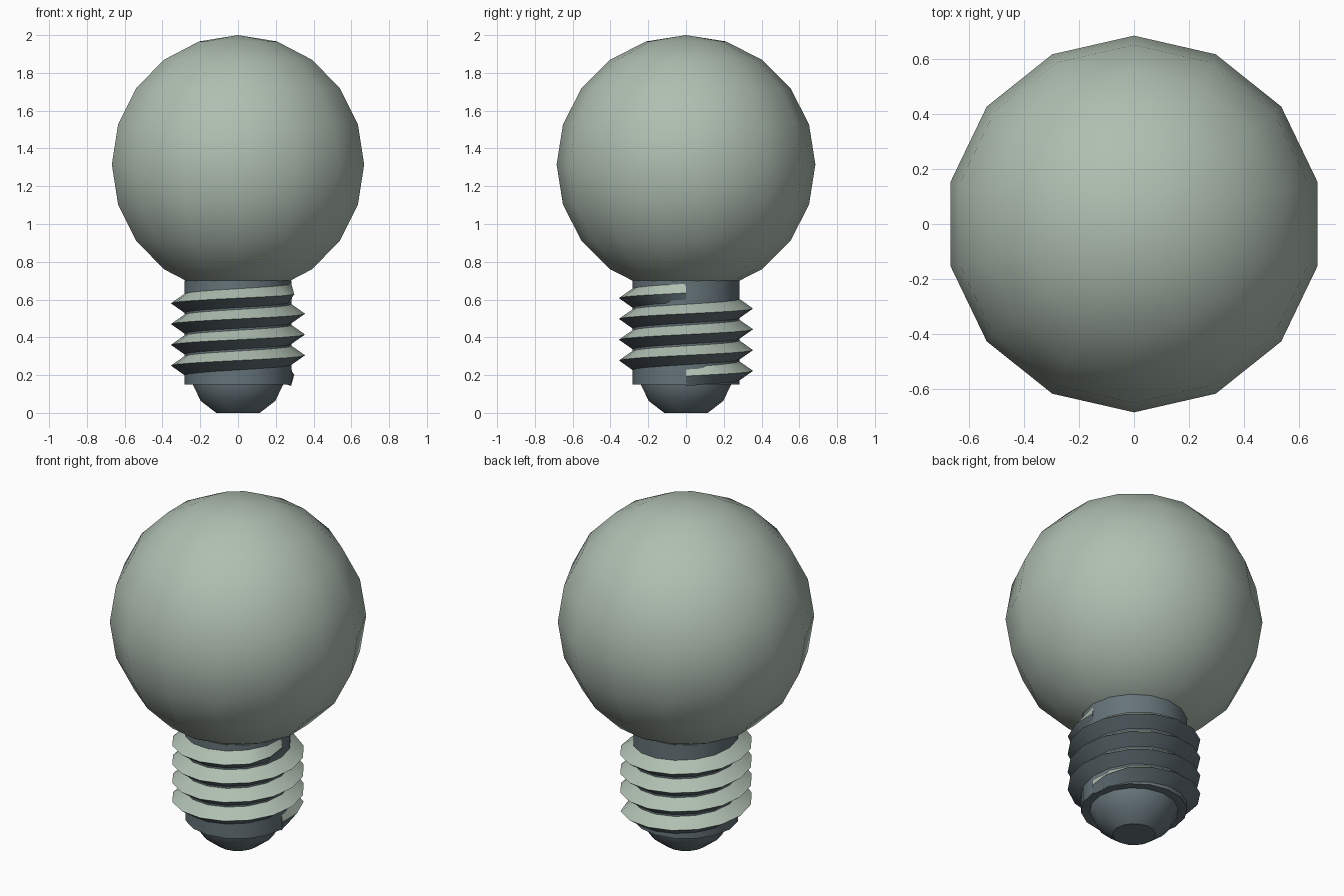
import bpy, bmesh, math

if "Cube" in bpy.data.objects:
    bpy.data.objects.remove(bpy.data.objects["Cube"])


def material(name, rgb):
    m = bpy.data.materials.new(name)
    m.diffuse_color = (*rgb, 1)
    m.use_nodes = True
    m.node_tree.nodes["Principled BSDF"].inputs["Base Color"].default_value = m.diffuse_color
    return m


PALE = material("pale green glass", (0.43, 0.52, 0.44))
SLATE = material("slate metal", (0.13, 0.172, 0.19))


def finish(name, bm, mats, angle=30):
    me = bpy.data.meshes.new(name)
    bm.to_mesh(me)
    bm.free()
    ob = bpy.data.objects.new(name, me)
    bpy.context.collection.objects.link(ob)
    for m in mats:
        me.materials.append(m)
    bpy.ops.object.select_all(action='DESELECT')
    ob.select_set(True)
    bpy.context.view_layer.objects.active = ob
    bpy.ops.object.shade_smooth_by_angle(angle=math.radians(angle))
    return ob


def lathe(name, profile, sides, mat, start=0.0, angle=30):
    """Closed solid of revolution; profile is (radius, z) from bottom to top."""
    bm = bmesh.new()
    rings = []
    for r, z in profile:
        if r < 1e-5:
            rings.append([bm.verts.new((0, 0, z))] * sides)
            continue
        rings.append([bm.verts.new((r * math.cos(start + math.tau * i / sides),
                                    r * math.sin(start + math.tau * i / sides), z))
                      for i in range(sides)])
    for a, b in zip(rings, rings[1:]):
        for i in range(sides):
            j = (i + 1) % sides
            bm.faces.new(list(dict.fromkeys((a[i], a[j], b[j], b[i]))))
    if profile[0][0] > 1e-5:
        bm.faces.new(rings[0][::-1])
    if profile[-1][0] > 1e-5:
        bm.faces.new(rings[-1])
    return finish(name, bm, [mat], angle)


# Glass globe: 14 sides, 10 rings
R, CZ = 0.685, 1.315
globe = [(R * math.cos(math.radians(a)), CZ + R * math.sin(math.radians(a)))
         for a in range(-90, 91, 18)]
lathe("globe", globe, 14, PALE, math.pi / 2, 40)

# Socket sleeve and bottom contact
lathe("sleeve", [(0.284, 0.15), (0.284, 0.70)], 16, SLATE)
lathe("contact", [(0.237, 0.155), (0.237, 0.145), (0.197, 0.063), (0.115, 0.0)][::-1],
      16, SLATE)

# Screw thread: four turns, tapered ends, pale upper side and dark lower side
STEPS, TURNS, PITCH, HALF = 16, 4, 0.11, 0.052
bm = bmesh.new()
sections = []
total = STEPS * TURNS
for i in range(total + 1):
    a = math.tau * i / STEPS
    z = 0.195 + PITCH * i / STEPS
    grow = min(1, i / 2, (total - i) / 2)
    peak = 0.29 + (0.355 - 0.29) * grow
    sections.append([bm.verts.new((r * math.cos(a), r * math.sin(a), z + dz))
                     for r, dz in ((0.281, -HALF), (peak, 0), (0.281, HALF))])
for s, t in zip(sections, sections[1:]):
    for k in range(2):
        f = bm.faces.new((s[k], t[k], t[k + 1], s[k + 1]))
        f.material_index = k
bm.faces.new(sections[0])
bm.faces.new(sections[-1][::-1])
finish("screw_thread", bm, [SLATE, PALE])
